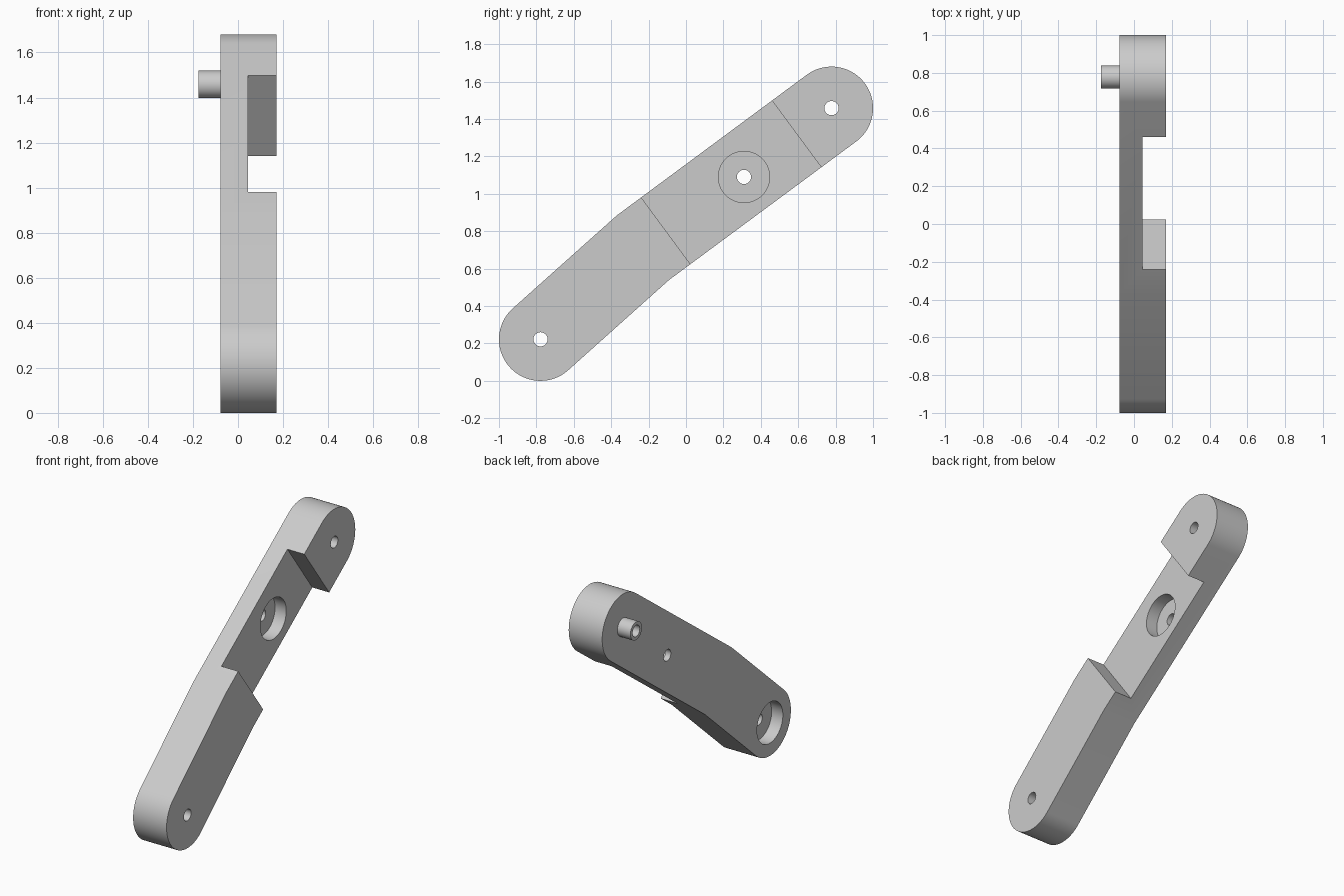
import bpy, bmesh
from math import cos, sin, pi, radians
from mathutils import Vector

if "Cube" in bpy.data.objects:
    bpy.data.objects.remove(bpy.data.objects["Cube"], do_unlink=True)

grey = bpy.data.materials.new("plain grey")
grey.use_nodes = True
colour = (0.6, 0.6, 0.6, 1)
grey.diffuse_color = colour
grey.node_tree.nodes["Principled BSDF"].inputs["Base Color"].default_value = colour

# Main dimensions, with points given as (y, z)
LOW, BEND, HIGH = Vector((-0.778, 0.222)), Vector((-0.23, 0.712)), Vector((0.778, 1.458))
MIDDLE = Vector((0.31, 1.09))
RADIUS = 0.222
BACK, FLOOR, FACE = -0.078, 0.045, 0.17
HOLE, BORE, BORE_DEPTH = 0.038, 0.137, 0.083


def arc(centre, radius, start=0, sweep=2 * pi, steps=64):
    return [centre + radius * Vector((cos(start + sweep * i / steps), sin(start + sweep * i / steps)))
            for i in range(steps)]


def prism(name, outline, x0, x1):
    """Extrude a (y, z) outline along x."""
    bm = bmesh.new()
    base = bm.faces.new([bm.verts.new((x0, p.x, p.y)) for p in outline])
    top = bmesh.ops.extrude_face_region(bm, geom=[base])["geom"]
    bmesh.ops.translate(bm, vec=(x1 - x0, 0, 0),
                        verts=[v for v in top if isinstance(v, bmesh.types.BMVert)])
    bmesh.ops.recalc_face_normals(bm, faces=bm.faces)
    mesh = bpy.data.meshes.new(name)
    bm.to_mesh(mesh)
    bm.free()
    mesh.materials.append(grey)
    obj = bpy.data.objects.new(name, mesh)
    bpy.context.collection.objects.link(obj)
    return obj


def combine(target, tool, operation):
    """Apply a boolean and discard the tool object."""
    mod = target.modifiers.new("combine", "BOOLEAN")
    mod.operation, mod.object, mod.solver = operation, tool, "EXACT"
    tool.hide_render = True
    evaluated = target.evaluated_get(bpy.context.evaluated_depsgraph_get())
    mesh = bpy.data.meshes.new_from_object(evaluated)
    target.modifiers.clear()
    target.data = mesh
    bpy.data.objects.remove(tool, do_unlink=True)


# Bent arm outline with rounded ends
low_dir, high_dir = (BEND - LOW).normalized(), (HIGH - BEND).normalized()
low_angle = Vector((1, 0)).angle(low_dir)
high_angle = Vector((1, 0)).angle(high_dir)
mid_angle = (low_angle + high_angle) / 2
side = RADIUS * Vector((-sin(mid_angle), cos(mid_angle)))
outline = (arc(LOW, RADIUS, low_angle + pi / 2, pi, 48)
           + [LOW + RADIUS * Vector((sin(low_angle), -cos(low_angle))), BEND - side]
           + arc(HIGH, RADIUS, high_angle - pi / 2, pi, 48)
           + [HIGH + RADIUS * Vector((-sin(high_angle), cos(high_angle))), BEND + side])
arm = prism("linkage_arm", outline, BACK, FACE)

# Pivot boss on the back of the upper end
combine(arm, prism("pivot_boss", arc(HIGH, 0.061), -0.175, 0), "UNION")

# Stepped recess across the upper section
start, end = Vector((-0.11, 0.805)), Vector((0.59, 1.322))
along = (end - start).normalized()
across = 0.4 * Vector((-along.y, along.x))
recess = [start - across, end - across, end + across, start + across]
combine(arm, prism("recess_cutter", recess, FLOOR, 0.4), "DIFFERENCE")

# Bearing pockets: one in the recess floor, one in the back of the lower end
combine(arm, prism("middle_pocket", arc(MIDDLE, BORE), FLOOR - BORE_DEPTH, 0.3), "DIFFERENCE")
combine(arm, prism("lower_pocket", arc(LOW, BORE), -0.3, BACK + BORE_DEPTH), "DIFFERENCE")

# Through holes
for centre in (LOW, MIDDLE, HIGH):
    combine(arm, prism("hole_cutter", arc(centre, HOLE, steps=40), -0.5, 0.5), "DIFFERENCE")

bpy.ops.object.select_all(action="DESELECT")
arm.select_set(True)
bpy.context.view_layer.objects.active = arm
bpy.ops.object.shade_smooth_by_angle(angle=radians(25))
